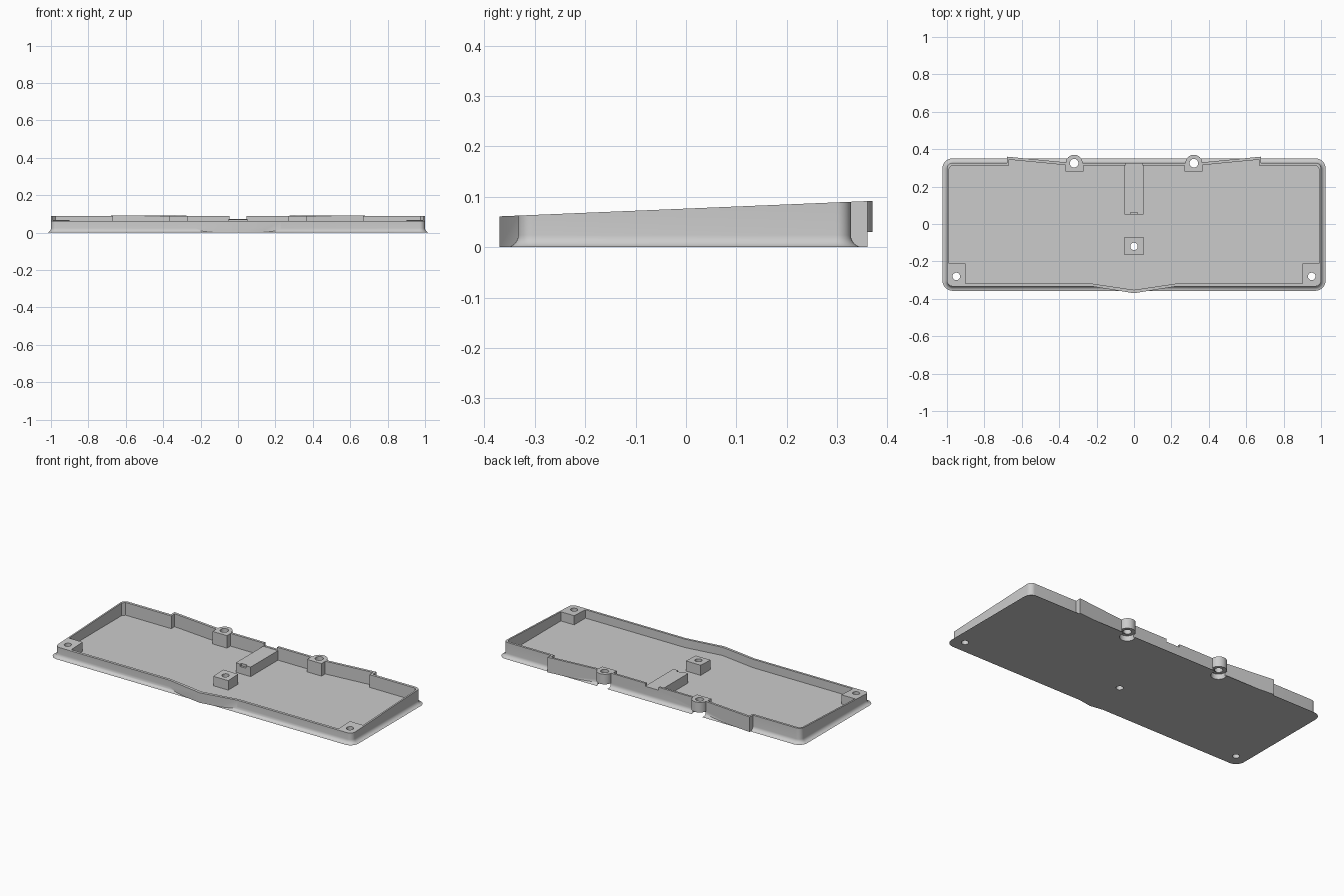
import bpy
import bmesh
import math

if "Cube" in bpy.data.objects:
    bpy.data.objects.remove(bpy.data.objects["Cube"])

grey = bpy.data.materials.new("plain_grey")
grey.use_nodes = True
grey.diffuse_color = (0.6, 0.6, 0.6, 1)
grey.node_tree.nodes["Principled BSDF"].inputs["Base Color"].default_value = grey.diffuse_color

BLANK = 0.15  # height of the blanks before the sloping trim


def rim(y):
    """Height of the sloping rim at depth y."""
    return 0.0765 + 0.0415 * y


def prism(name, outline, low, high, corner=0, fillet=0):
    """Extrude an outline; high may be a number or a function of y."""
    top_z = high if callable(high) else lambda y: high
    bm = bmesh.new()
    base = [bm.verts.new((x, y, low)) for x, y in outline]
    top = [bm.verts.new((x, y, top_z(y))) for x, y in outline]
    bm.faces.new(base)
    bm.faces.new(top)
    for i in range(len(base)):
        j = (i + 1) % len(base)
        bm.faces.new((base[i], base[j], top[j], top[i]))
    if corner:
        edges = [e for e in bm.edges if e.verts[0].co.xy == e.verts[1].co.xy]
        bmesh.ops.bevel(bm, geom=edges, offset=corner, segments=8, profile=0.5, affect='EDGES')
    if fillet:
        edges = [e for e in bm.edges if all(abs(v.co.z - low) < 1e-5 for v in e.verts)]
        bmesh.ops.bevel(bm, geom=edges, offset=fillet, segments=6, profile=0.5, affect='EDGES')
    bmesh.ops.remove_doubles(bm, verts=bm.verts, dist=1e-5)
    bmesh.ops.recalc_face_normals(bm, faces=bm.faces)
    mesh = bpy.data.meshes.new(name)
    bm.to_mesh(mesh)
    bm.free()
    mesh.materials.append(grey)
    obj = bpy.data.objects.new(name, mesh)
    bpy.context.collection.objects.link(obj)
    return obj


def rect(x0, x1, y0, y1):
    return [(x0, y0), (x1, y0), (x1, y1), (x0, y1)]


def circle(x, y, r, n=40):
    return [(x + r * math.cos(math.tau * i / n), y + r * math.sin(math.tau * i / n)) for i in range(n)]


def mirrored(half):
    """Close a right-hand outline, which starts and ends on x = 0."""
    return half + [(-x, y) for x, y in reversed(half[1:-1])]


def combine(obj, tool, operation):
    mod = obj.modifiers.new("combine", 'BOOLEAN')
    mod.operation, mod.object, mod.solver = operation, tool, 'EXACT'
    bpy.context.view_layer.update()
    graph = bpy.context.evaluated_depsgraph_get()
    mesh = bpy.data.meshes.new_from_object(obj.evaluated_get(graph))
    obj.modifiers.clear()
    obj.data = mesh
    bpy.data.objects.remove(tool)


# Outer shell with rounded corners and bottom edge
tray = prism("tray", rect(-1, 1, -0.333, 0.327), 0, BLANK, corner=0.03, fillet=0.024)

# Pointed front, flared rear walls and rear screw bosses
prow = mirrored([(0, -0.37), (0.23, -0.333), (0.2, -0.29), (0, -0.29)])
combine(tray, prism("prow", prow, 0, BLANK + 0.01), 'UNION')
for side in (-1, 1):
    flare = [(0.36, 0.329), (0.68, 0.36), (0.68, 0.3), (0.36, 0.29)]
    combine(tray, prism("flare", [(side * x, y) for x, y in flare], 0, BLANK + 0.02), 'UNION')
    combine(tray, prism("boss", circle(side * 0.32, 0.325, 0.045), 0.03, BLANK + 0.03), 'UNION')

# Cavity, leaving corner posts and boss blocks standing
cavity = mirrored([
    (0, -0.352), (0.23, -0.318), (0.9, -0.318), (0.9, -0.21), (0.99, -0.21),
    (0.99, 0.295), (0.975, 0.312), (0.668, 0.312), (0.668, 0.344),
    (0.367, 0.315), (0.367, 0.28), (0.27, 0.28), (0.27, 0.313), (0, 0.313)])
combine(tray, prism("cavity", cavity, 0.012, 0.3), 'DIFFERENCE')

# Sloping trim of the whole rim
combine(tray, prism("slope", rect(-2, 2, -1, 1), 0.5, rim), 'DIFFERENCE')

# Central post, and platform behind it with a small front notch
post = prism("centre_post", rect(-0.05, 0.05, -0.165, -0.07), 0.004, rim)
platform = prism("socket_platform", rect(-0.05, 0.05, 0.05, 0.32), 0.004, 0.07)
combine(platform, prism("nick", rect(-0.02, 0.02, 0.04, 0.062), 0.055, 0.2), 'DIFFERENCE')

# Opening in the rear wall
combine(tray, prism("opening", rect(-0.045, 0.045, 0.3, 0.4), 0.072, 0.2), 'DIFFERENCE')

# Screw holes and the recesses under the rear bosses
for x in (-0.95, 0.95):
    combine(tray, prism("hole", circle(x, -0.28, 0.02), -0.1, 0.2), 'DIFFERENCE')
for part in (tray, post):
    combine(part, prism("hole", circle(0, -0.12, 0.02), -0.1, 0.2), 'DIFFERENCE')
for x in (-0.32, 0.32):
    combine(tray, prism("hole", circle(x, 0.325, 0.023), -0.1, 0.2), 'DIFFERENCE')
    combine(tray, prism("recess", circle(x, 0.325, 0.042), -0.1, 0.032), 'DIFFERENCE')

# Smooth the rounded surfaces, keep edges sharp
bpy.ops.object.select_all(action='DESELECT')
for part in (tray, post, platform):
    part.select_set(True)
bpy.context.view_layer.objects.active = tray
bpy.ops.object.shade_smooth_by_angle(angle=math.radians(30))
